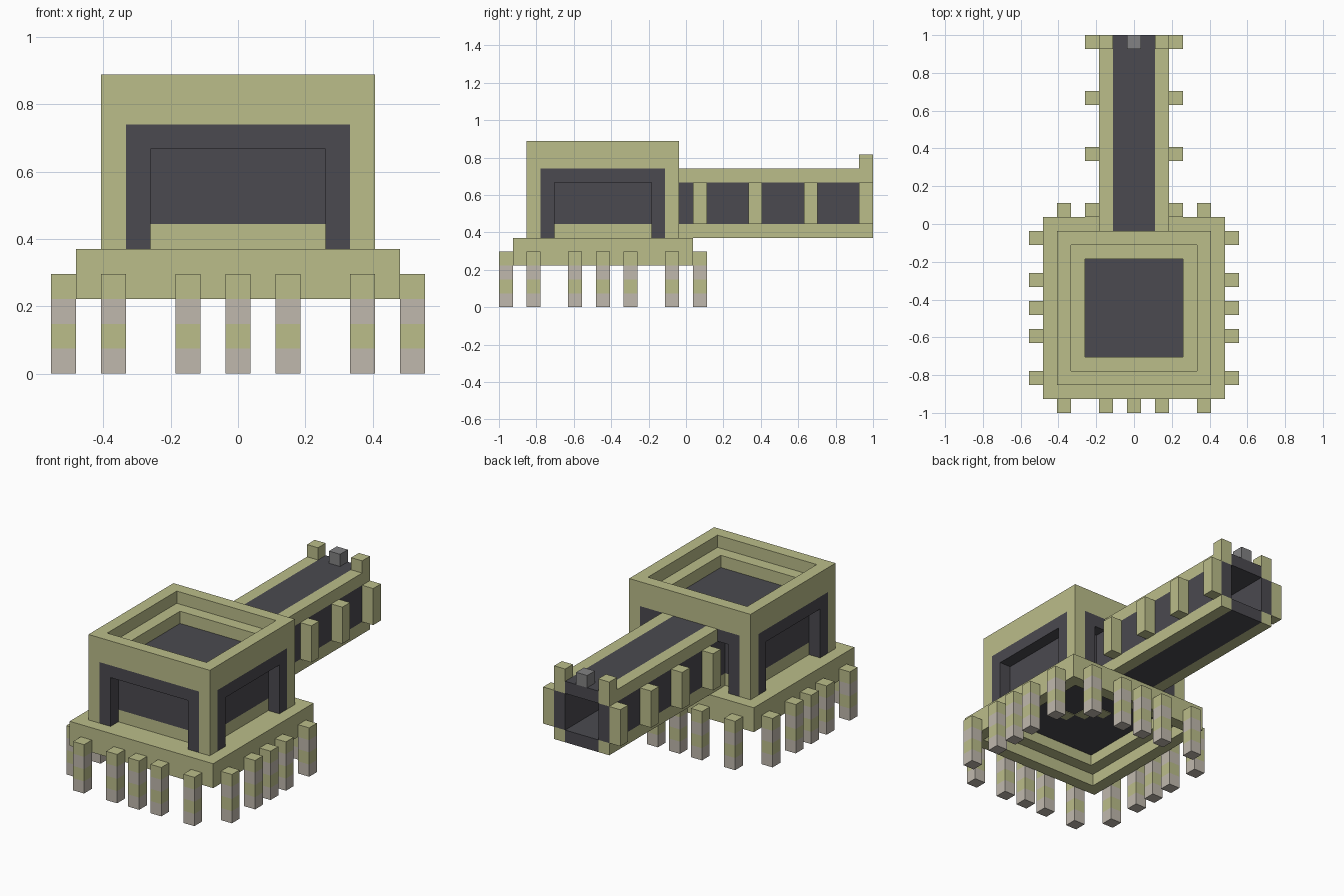
import bpy
import bmesh
from math import pi
from mathutils import Matrix, Vector

if "Cube" in bpy.data.objects:
    bpy.data.objects.remove(bpy.data.objects["Cube"])

U = 2 / 27                      # one building block
CY = -1 + 7.5 * U               # centre of the body along y


def material(name, rgb):
    m = bpy.data.materials.new(name)
    m.use_nodes = True
    m.diffuse_color = (*rgb, 1)
    m.node_tree.nodes["Principled BSDF"].inputs["Base Color"].default_value = (*rgb, 1)
    return m


OLIVE = material("olive", (0.497, 0.509, 0.254))
DARK = material("charcoal", (0.07, 0.068, 0.08))
STONE = material("warm grey", (0.527, 0.485, 0.423))
GREY = material("mid grey", (0.223, 0.223, 0.228))


def finish(name, bm, *mats):
    """Scale block units to the model frame and link the object."""
    bmesh.ops.recalc_face_normals(bm, faces=bm.faces)
    bm.transform(Matrix.Translation((0, CY, 0)) @ Matrix.Scale(U, 4))
    mesh = bpy.data.meshes.new(name)
    bm.to_mesh(mesh)
    bm.free()
    for m in mats:
        mesh.materials.append(m)
    ob = bpy.data.objects.new(name, mesh)
    bpy.context.collection.objects.link(ob)
    return ob


def add_box(bm, x, y, z, turn=0):
    """Box between pairs of limits, turned by quarter turns about the centre."""
    size = Vector((x[1] - x[0], y[1] - y[0], z[1] - z[0]))
    mid = Vector((sum(x), sum(y), sum(z))) / 2
    bmesh.ops.create_cube(bm, size=1, matrix=Matrix.Rotation(turn * pi / 2, 4, 'Z')
                          @ Matrix.Translation(mid) @ Matrix.Diagonal((*size, 1)))


def box(name, mat, x, y, z, turn=0):
    bm = bmesh.new()
    add_box(bm, x, y, z, turn)
    return finish(name, bm, mat)


def square_ring(name, mat, profile):
    """Sweep a closed (half width, height) profile round a square."""
    bm = bmesh.new()
    loops = [[bm.verts.new((sx * w, sy * w, z)) for w, z in profile]
             for sx, sy in ((-1, -1), (1, -1), (1, 1), (-1, 1))]
    n = len(profile)
    for i in range(4):
        a, b = loops[i], loops[(i + 1) % 4]
        for j in range(n):
            k = (j + 1) % n
            bm.faces.new((a[j], b[j], b[k], a[k]))
    return finish(name, bm, mat)


# Base with stepped underside
square_ring("base", OLIVE, [(5.5, 3), (6.5, 3), (6.5, 5), (4.5, 5), (4.5, 4), (5.5, 4)])
box("base_underside", DARK, (-4.5, 4.5), (-4.5, 4.5), (4.9, 5))
for i in (-1, 0, 1):
    box("underside_patch", OLIVE, (-i - .5, -i + .5), (i - .5, i + .5), (4.85, 4.9))

# Turret: stepped rim, core, corner posts and window frames
square_ring("turret_rim", OLIVE,
            [(4.5, 10), (5.5, 10), (5.5, 12), (4.5, 12), (4.5, 11), (3.5, 11), (3.5, 10)])
box("turret_core", DARK, (-4.5, 4.5), (-4.5, 4.5), (6, 10))
box("turret_sill", OLIVE, (-4.5, 4.5), (-4.5, 4.5), (5, 6))
for turn in range(4):
    box("turret_corner_post", OLIVE, (4.5, 5.5), (-5.5, -4.5), (5, 10), turn)
    bm = bmesh.new()
    add_box(bm, (-4.5, 4.5), (-5.5, -4.5), (9, 10), turn)
    for x in (-4.5, 3.5):
        add_box(bm, (x, x + 1), (-5.5, -4.5), (5, 9), turn)
    finish("window_frame", bm, DARK)

# Legs with coloured bands, five along each side
bm = bmesh.new()
add_box(bm, (-.5, .5), (-7.5, -6.5), (0, 4))
for h in (1, 2, 3):
    bmesh.ops.bisect_plane(bm, geom=bm.verts[:] + bm.edges[:] + bm.faces[:],
                           plane_co=(0, 0, h), plane_no=(0, 0, 1))
for f in bm.faces:
    h = f.calc_center_median().z
    f.material_index = 1 if h < 1 or 2 < h < 3 else 0
leg = finish("leg", bm, OLIVE, STONE)
centre = Matrix.Translation((0, CY, 0))
for turn in range(4):
    for x in (-5, -2, 0, 2, 5):
        if turn == 0 and x == 0:
            continue
        copy = leg.copy()
        copy.matrix_world = (centre @ Matrix.Rotation(turn * pi / 2, 4, 'Z')
                             @ Matrix.Translation((x * U, 0, 0)) @ centre.inverted())
        bpy.context.collection.objects.link(copy)

# Hollow barrel: four corner beams with dark panels between
LENGTH = (4.5, 19.5)
for lo in (5, 9):
    box("barrel_panel", DARK, (-1.5, 1.5), LENGTH, (lo, lo + 1))
    for x in (-2.5, 1.5):
        box("barrel_beam", OLIVE, (x, x + 1), LENGTH, (lo, lo + 1))
for x in (-2.5, 1.5):
    box("barrel_side_panel", DARK, (x, x + 1), LENGTH, (6, 9))
    box("muzzle_post", OLIVE, (x, x + 1), (18.5, 19.5), (10, 11))

# Ribs along both sides, and the sight
for y in (6.5, 10.5, 14.5, 18.5):
    for x in (-3.5, 2.5):
        box("barrel_rib", OLIVE, (x, x + 1), (y, y + 1), (6, 9))
box("sight", GREY, (-.5, .5), (18.5, 19.5), (10, 11))
